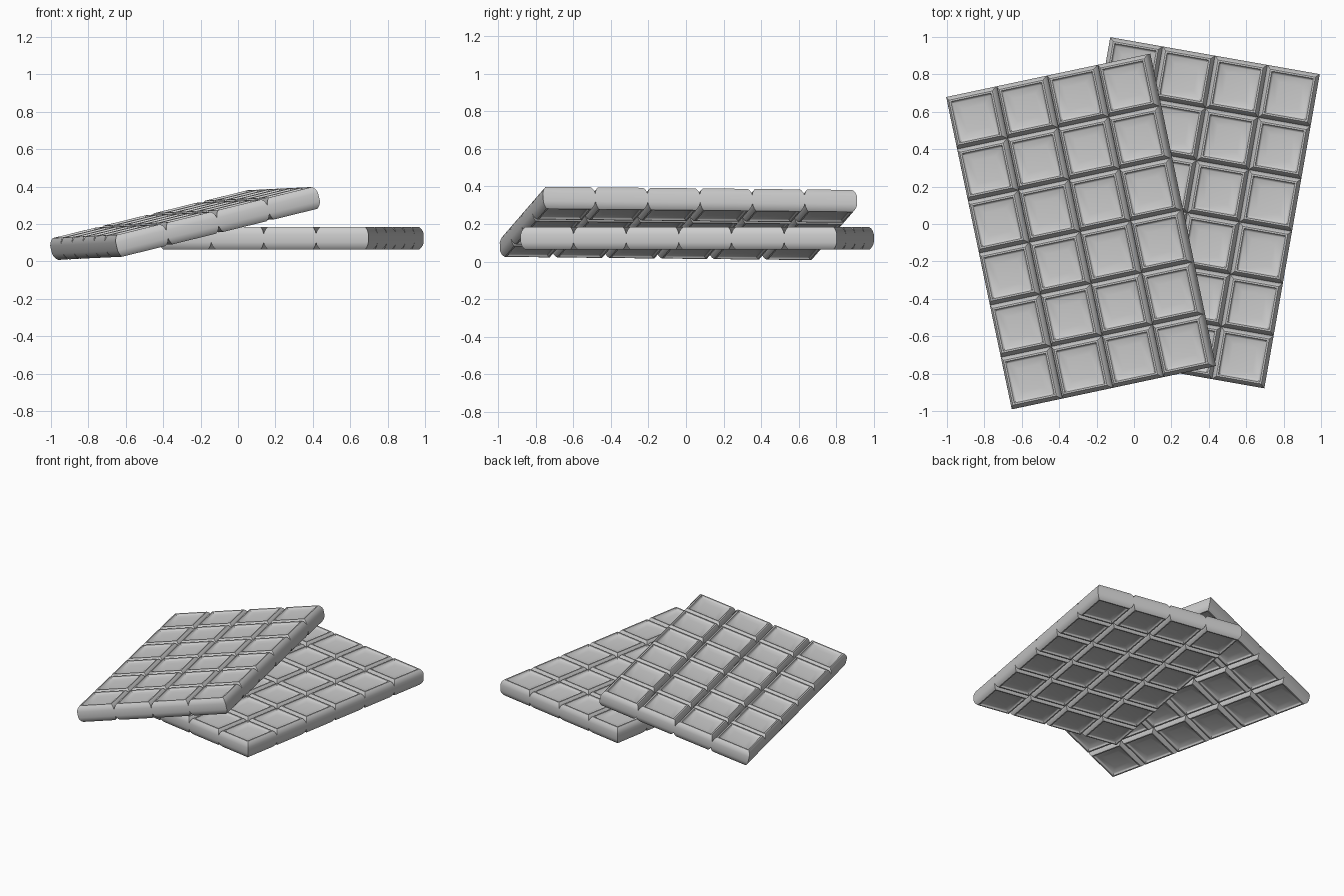
import bpy, bmesh
from math import radians

if "Cube" in bpy.data.objects:
    bpy.data.objects.remove(bpy.data.objects["Cube"])

COLS, ROWS, PITCH = 4, 6, 0.2843
H = PITCH / 2
# half-width / height steps of one tile's upper half: wall, rounded shoulder, rim, sunken panel
STEPS = [(H, 0.022), (H - 0.004, 0.037), (H - 0.011, 0.050), (H - 0.020, 0.060),
         (H - 0.029, 0.060), (H - 0.033, 0.053), (H - 0.042, 0.048), (H - 0.080, 0.044)]
PROFILE = [(r, -z) for r, z in reversed(STEPS)] + STEPS


def add_tile(bm, cx, cy):
    rings = [[bm.verts.new((cx + sx * r, cy + sy * r, z))
              for sx, sy in ((-1, -1), (1, -1), (1, 1), (-1, 1))] for r, z in PROFILE]
    for a, b in zip(rings, rings[1:]):
        for i in range(4):
            j = (i + 1) % 4
            bm.faces.new((a[i], a[j], b[j], b[i]))
    bm.faces.new(rings[-1])
    bm.faces.new(rings[0][::-1])


def make_bar(name, location, rotation):
    bm = bmesh.new()
    for i in range(COLS):
        for j in range(ROWS):
            add_tile(bm, (i - (COLS - 1) / 2) * PITCH, (j - (ROWS - 1) / 2) * PITCH)
    # drop the hidden walls between neighbouring tiles, then weld
    hidden = []
    for f in bm.faces:
        c = f.calc_center_median()
        inside = abs(c.x) < COLS * H - 0.001 and abs(c.y) < ROWS * H - 0.001
        if inside and abs(c.z) < 0.001 and abs(f.normal.z) < 0.01 and \
                max(abs(v.co.z) for v in f.verts) < 0.03:
            hidden.append(f)
    bmesh.ops.delete(bm, geom=hidden, context='FACES')
    bmesh.ops.remove_doubles(bm, verts=bm.verts, dist=0.0005)
    me = bpy.data.meshes.new(name)
    bm.to_mesh(me)
    bm.free()
    ob = bpy.data.objects.new(name, me)
    bpy.context.collection.objects.link(ob)
    ob.location = location
    ob.rotation_euler = [radians(a) for a in rotation]
    bpy.ops.object.select_all(action='DESELECT')
    ob.select_set(True)
    bpy.context.view_layer.objects.active = ob
    bpy.ops.object.shade_smooth_by_angle(angle=radians(35))
    return ob


# flat bar, and the second one leaning on it
make_bar("lower_chocolate_bar", (0.285, 0.06, 0.124), (0, 0, -10))
make_bar("leaning_chocolate_bar", (-0.283, -0.04, 0.203), (-0.6, -13.5, 12))
